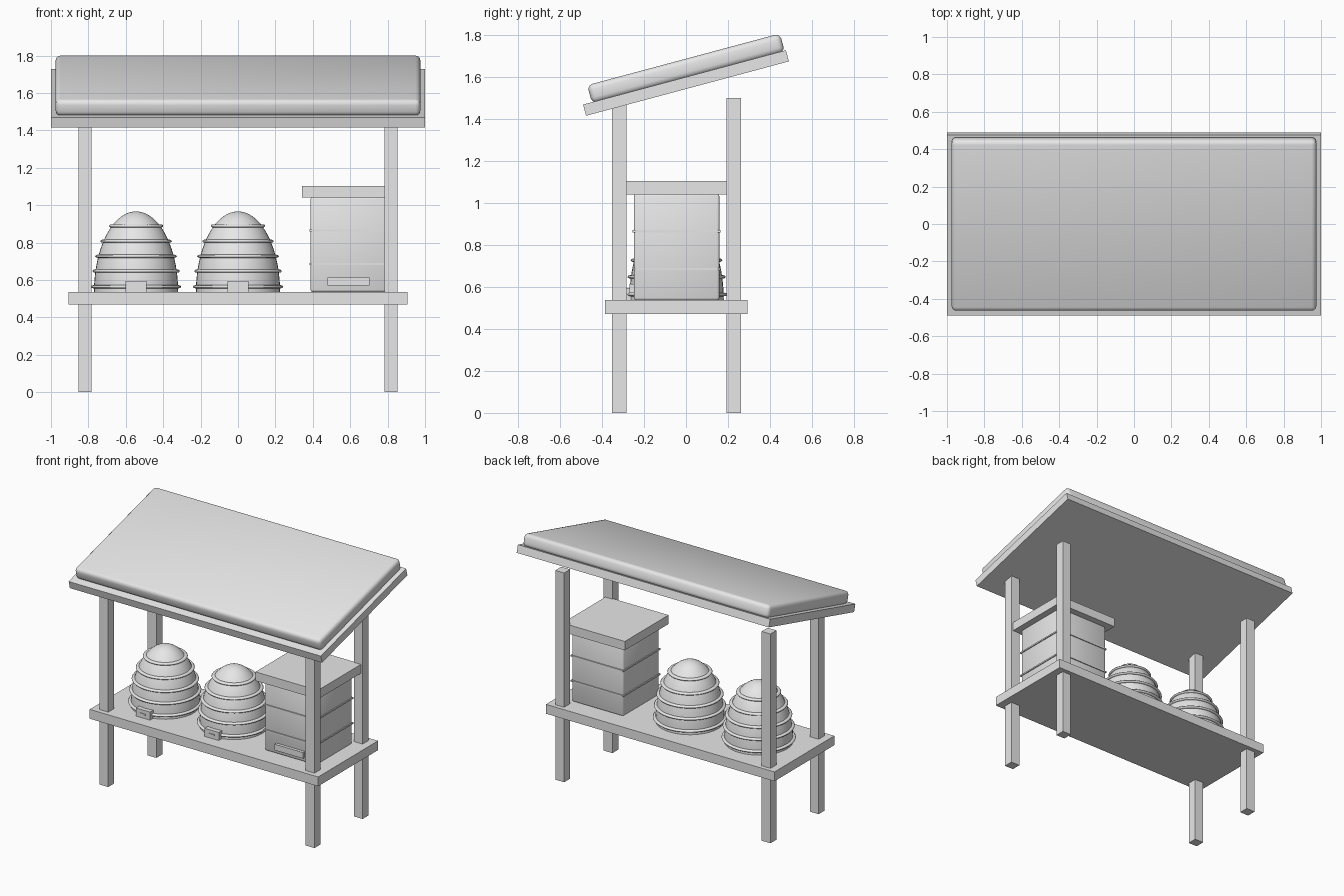
import bpy, bmesh, math
from mathutils import Matrix

if "Cube" in bpy.data.objects:
    bpy.data.objects.remove(bpy.data.objects["Cube"])

grey = bpy.data.materials.new("plain_grey")
grey.diffuse_color = (0.8, 0.8, 0.8, 1)
grey.use_nodes = True
grey.node_tree.nodes["Principled BSDF"].inputs["Base Color"].default_value = grey.diffuse_color

SHELF_TOP = 0.537   # height of the shelf surface
CY = -0.045         # depth centre of stand and hives
TILT = math.radians(15)


def finish(name, bm, loc=(0, 0, 0), rot_x=0.0):
    bmesh.ops.recalc_face_normals(bm, faces=bm.faces[:])
    me = bpy.data.meshes.new(name)
    bm.to_mesh(me)
    bm.free()
    me.materials.append(grey)
    ob = bpy.data.objects.new(name, me)
    ob.location = loc
    ob.rotation_euler.x = rot_x
    bpy.context.collection.objects.link(ob)
    return ob


def box(name, size, loc, rot_x=0.0, bevel=0.0, segments=3):
    bm = bmesh.new()
    bmesh.ops.create_cube(bm, size=1, matrix=Matrix.Diagonal((*size, 1)))
    if bevel:
        bmesh.ops.bevel(bm, geom=bm.edges[:], offset=bevel, segments=segments,
                        profile=0.5, affect='EDGES')
        for f in bm.faces:
            f.smooth = True
    return finish(name, bm, loc, rot_x)


def lathe(name, profile, loc, closed=False, steps=40):
    """Revolve (radius, height) points about z."""
    bm = bmesh.new()
    verts = [bm.verts.new((r, 0, z)) for r, z in profile]
    pairs = list(zip(verts, verts[1:])) + ([(verts[-1], verts[0])] if closed else [])
    edges = [bm.edges.new(p) for p in pairs]
    bmesh.ops.spin(bm, geom=verts + edges, cent=(0, 0, 0), axis=(0, 0, 1),
                   angle=math.tau, steps=steps, use_duplicate=False)
    bmesh.ops.remove_doubles(bm, verts=bm.verts[:], dist=1e-5)
    for f in bm.faces:
        f.smooth = True
    return finish(name, bm, loc)


# Stand: four posts and the shelf
for sx, side in ((-1, "left"), (1, "right")):
    for sy, end in ((-1, "front"), (1, "back")):
        box(f"post_{end}_{side}", (0.07, 0.068, 1.5),
            (sx * 0.818, CY + sy * 0.273, 0.75))
box("shelf", (1.812, 0.678, 0.067), (0, CY - 0.002, 0.5035))

# Sloping roof: board with a rounded thick covering
box("roof_board", (2.0, 1.0, 0.055), (0, 0, 1.571), TILT)
box("roof_covering", (1.95, 0.95, 0.09), (0, 0, 1.64), TILT, bevel=0.026)

# Domed hives with coiled bands and a small entrance block
R, H = 0.225, 0.43
dome = [(R * math.cos(a), H * math.sin(a))
        for a in (math.pi / 2 * i / 14 for i in range(14))] + [(0, H)]
for n, x in enumerate((-0.545, 0.0), 1):
    lathe(f"dome_hive_{n}", dome, (x, CY, SHELF_TOP))
    for k, h in enumerate((0.027, 0.111, 0.19, 0.271, 0.352), 1):
        r = R * math.sqrt(1 - (h / H) ** 2)
        ring = [(r + 0.017 * math.cos(a), 0.009 * math.sin(a))
                for a in (math.tau * i / 8 for i in range(8))]
        lathe(f"dome_hive_{n}_band_{k}", ring, (x, CY, SHELF_TOP + h), closed=True)
    box(f"dome_hive_{n}_entrance", (0.112, 0.08, 0.058),
        (x, CY - 0.213, SHELF_TOP + 0.029))
    box(f"dome_hive_{n}_slot", (0.042, 0.008, 0.01),
        (x, CY - 0.254, SHELF_TOP + 0.029))

# Box hive: body, seams, entrance bar and lid
BX = 0.591
box("box_hive_body", (0.407, 0.407, 0.505), (BX, CY, SHELF_TOP + 0.2525),
    bevel=0.01, segments=2)
for k, z in enumerate((0.685, 0.865), 1):
    box(f"box_hive_seam_{k}", (0.42, 0.42, 0.01), (BX, CY, z))
box("box_hive_entrance", (0.224, 0.03, 0.043), (BX, CY - 0.21, 0.592))
box("box_hive_lid", (0.495, 0.495, 0.064), (BX, CY, 1.072))
